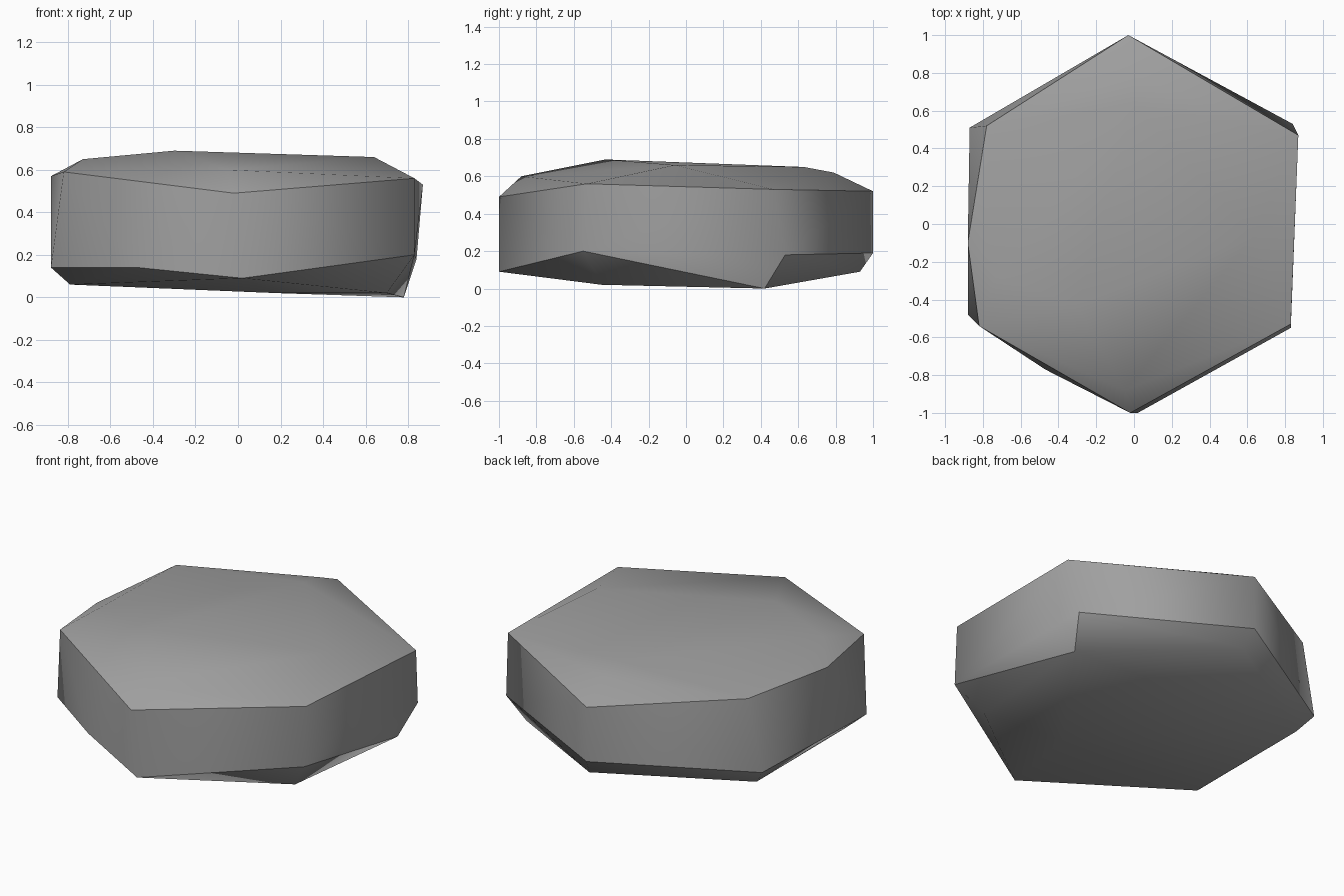
import bpy
import bmesh
from mathutils import Vector

# Remove the default cube
default_cube = bpy.data.objects.get("Cube")
if default_cube:
    bpy.data.objects.remove(default_cube, do_unlink=True)

# Stone colour
stone_grey = bpy.data.materials.new("stone grey")
stone_grey.use_nodes = True
colour = (0.35, 0.35, 0.35, 1)
stone_grey.diffuse_color = colour
stone_grey.node_tree.nodes["Principled BSDF"].inputs["Base Color"].default_value = colour

# Worn cap on top: the crown and its bevel corners
crown = [(-.3, -.43, .69), (-.73, -.28, .65), (.64, -.06, .66),
         (0, .79, .62), (0, .63, .65), (-.05, -.88, .6)]

# Six-sided outline, upper and lower rim of the wall
upper_rim = [(-.02, -1, .49), (.83, -.53, .56), (.87, .47, .53),
             (-.03, 1, .52), (-.78, .52, .59), (-.88, -.1, .57), (-.82, -.54, .59)]
lower_rim = [(.02, -1, .09), (.83, -.55, .2), (.84, .53, .18),
             (-.03, 1, .19), (-.87, .51, .16), (-.88, -.48, .14), (-.47, -.77, .14)]

# Underside corners
underside = [(.18, -.4, .02), (.7, -.45, .02), (.78, .42, 0),
             (0, .93, .09), (-.79, .45, .06), (-.79, -.4, .06)]


def is_wall(face):
    return abs(face.normal.z) < 0.35


def build_stone(name, rings, material):
    """Wrap the corner rings in a closed skin, with creases where walls meet caps."""
    bm = bmesh.new()
    for ring in rings:
        for corner in ring:
            bm.verts.new(Vector(corner))
    hull = bmesh.ops.convex_hull(bm, input=bm.verts[:])
    loose = [v for v in bm.verts if not v.link_faces]
    bmesh.ops.delete(bm, geom=loose, context="VERTS")
    bmesh.ops.recalc_face_normals(bm, faces=bm.faces[:])
    bm.normal_update()
    for face in bm.faces:
        face.smooth = True
    for edge in bm.edges:
        sides = [is_wall(face) for face in edge.link_faces]
        edge.smooth = len(set(sides)) == 1
    mesh = bpy.data.meshes.new(name)
    bm.to_mesh(mesh)
    bm.free()
    mesh.materials.append(material)
    stone = bpy.data.objects.new(name, mesh)
    bpy.context.collection.objects.link(stone)
    return stone


build_stone("hexagonal_stone", [crown, upper_rim, lower_rim, underside], stone_grey)
